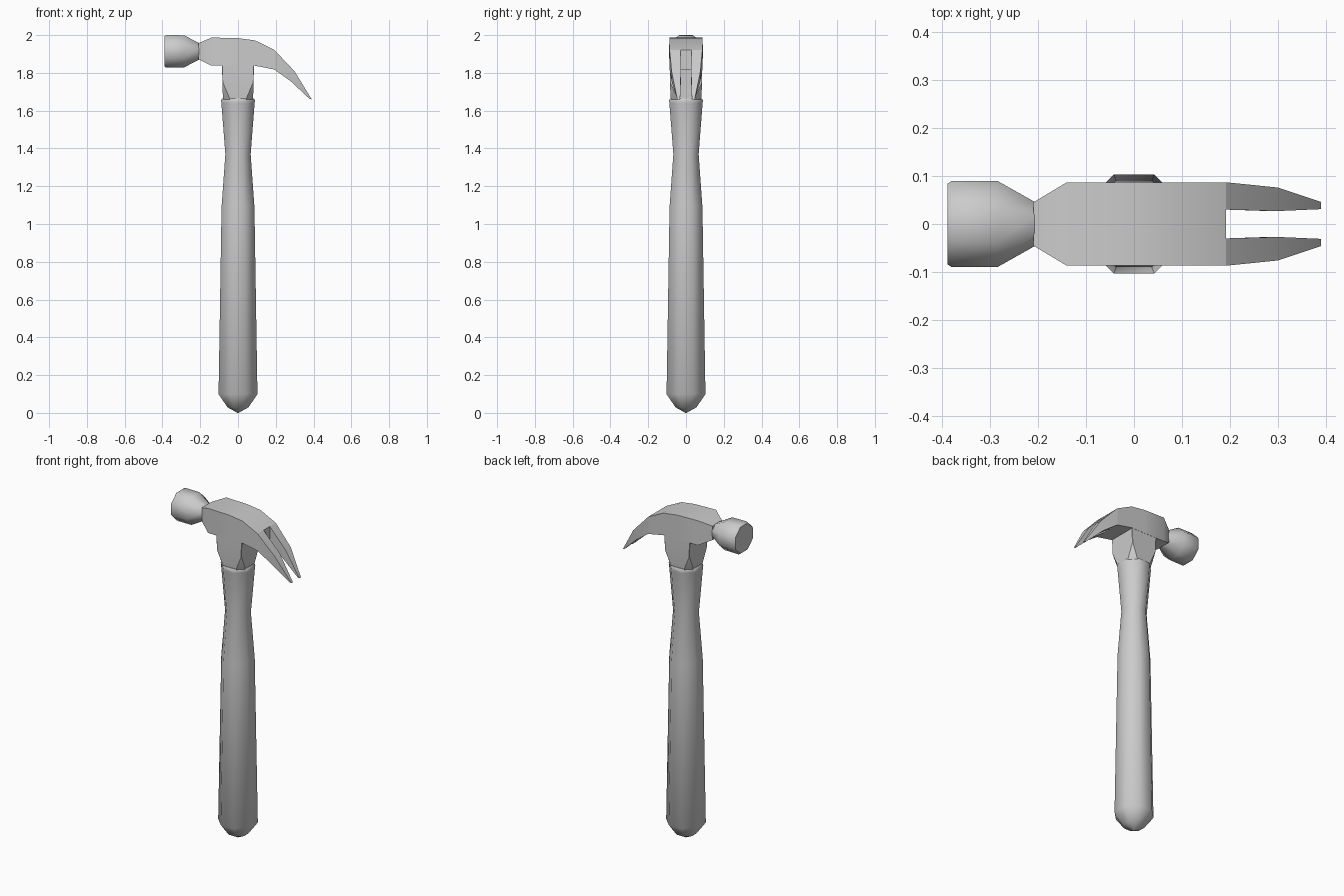
import bpy

if "Cube" in bpy.data.objects:
    bpy.data.objects.remove(bpy.data.objects["Cube"])


def octagon(hx, hy, c=0.414):
    # c is the flat length of each main side: 0.414 regular, near 1 square
    return [(hx, -hy*c), (hx, hy*c), (hx*c, hy), (-hx*c, hy),
            (-hx, hy*c), (-hx, -hy*c), (-hx*c, -hy), (hx*c, -hy)]


def loft(name, rings, angle=0.6):
    n = len(rings[0])
    verts = [p for r in rings for p in r]
    faces = [list(range(n))[::-1],
             list(range(len(verts) - n, len(verts)))]
    for i in range(len(rings) - 1):
        for j in range(n):
            k = (j + 1) % n
            faces.append((i*n + j, i*n + k, (i+1)*n + k, (i+1)*n + j))
    me = bpy.data.meshes.new(name)
    me.from_pydata(verts, [], faces)
    ob = bpy.data.objects.new(name, me)
    bpy.context.collection.objects.link(ob)
    bpy.ops.object.select_all(action='DESELECT')
    ob.select_set(True)
    bpy.context.view_layer.objects.active = ob
    bpy.ops.object.mode_set(mode='EDIT')
    bpy.ops.mesh.select_all(action='SELECT')
    bpy.ops.mesh.normals_make_consistent(inside=False)
    bpy.ops.object.mode_set(mode='OBJECT')
    if angle:
        bpy.ops.object.shade_smooth_by_angle(angle=angle)
    return ob


# Handle: eight-sided grip with a waist, pointed butt and collar
profile = [(0.0, 0.003), (0.03, 0.056), (0.1, 0.103), (1.09, 0.087),
           (1.37, 0.067), (1.64, 0.088), (1.655, 0.09), (1.665, 0.084)]
loft("handle", [[(x, y, z) for x, y in octagon(r, r)] for z, r in profile], 0.85)

# Neck: octagonal socket blending to a square under the head
neck = [(1.655, 0.08, 0.08, 0.5), (1.75, 0.082, 0.086, 0.98), (1.86, 0.086, 0.086, 0.98)]
loft("neck", [[(x, y, z) for x, y in octagon(hx, hy, c)] for z, hx, hy, c in neck])

# Head body: rectangular sections along x (x, top z, bottom z, half width)
body = [(-0.21, 1.957, 1.873, 0.045), (-0.14, 1.987, 1.838, 0.087),
        (0.0, 1.984, 1.838, 0.087), (0.09, 1.972, 1.838, 0.087),
        (0.192, 1.922, 1.818, 0.087)]
loft("head_body", [[(x, -w, b), (x, w, b), (x, w, t), (x, -w, t)]
                   for x, t, b, w in body])

# Claws: curved, tapering prong mirrored across y (top x, z, bottom x, z, inner y, outer y)
claw = [(0.192, 1.922, 0.192, 1.818, 0.03, 0.087),
        (0.3, 1.808, 0.28, 1.755, 0.027, 0.076),
        (0.39, 1.66, 0.38, 1.661, 0.031, 0.046)]
prong = loft("claws", [[(xb, i, zb), (xb, o, zb), (xt, o, zt), (xt, i, zt)]
                       for xt, zt, xb, zb, i, o in claw])
mirror = prong.modifiers.new("mirror", 'MIRROR')
mirror.use_axis = (False, True, False)

# Striking poll: eight-sided flare ending in a flat face
poll = [(-0.205, 0.045, 0.043), (-0.285, 0.09, 0.085), (-0.38, 0.09, 0.086),
        (-0.389, 0.084, 0.08)]
loft("striking_poll", [[(x, y, 1.914 + z) for y, z in octagon(hy, hz)]
                       for x, hy, hz in poll], 0.85)
